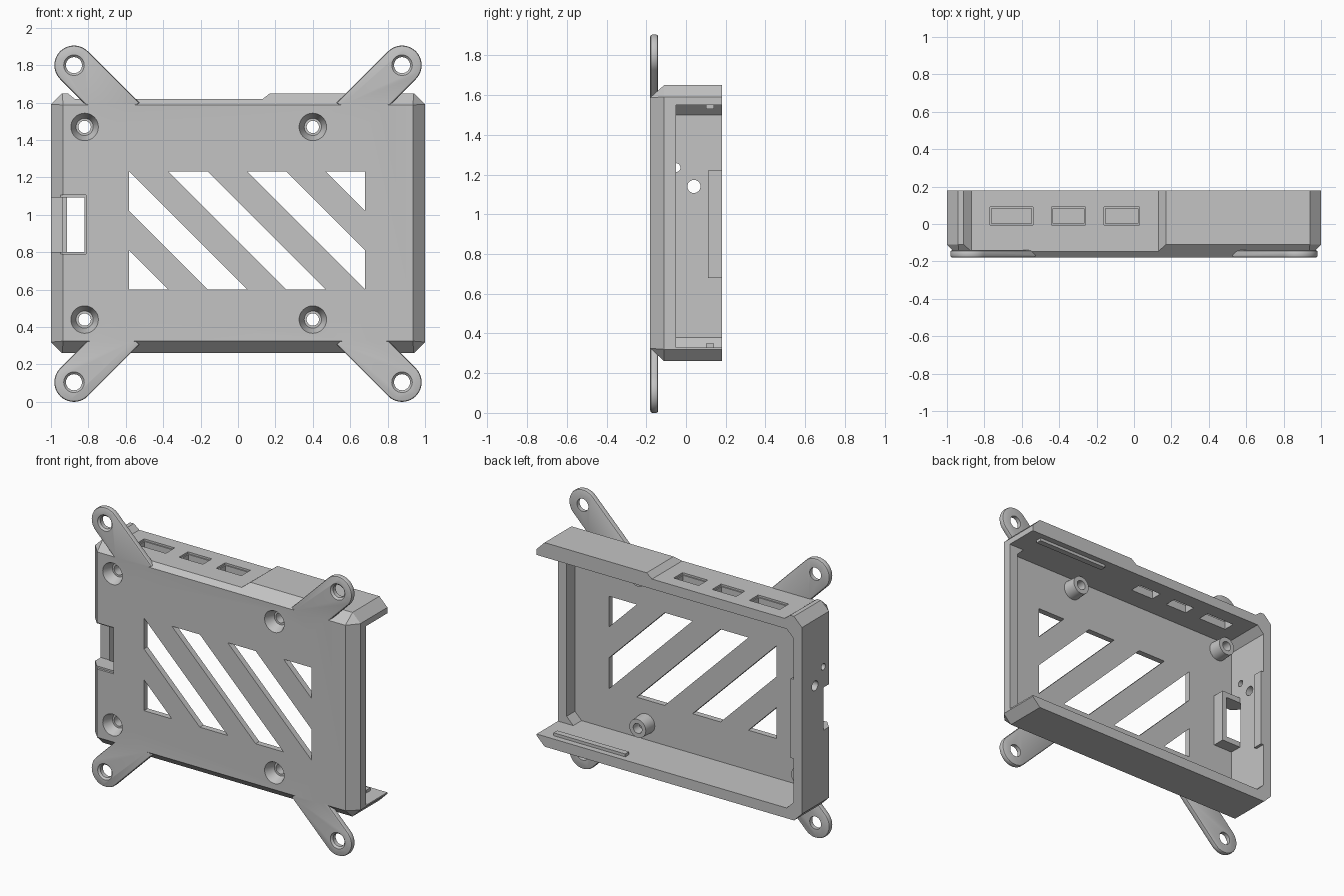
import bpy, bmesh, math
from mathutils import Vector

if "Cube" in bpy.data.objects:
    bpy.data.objects.remove(bpy.data.objects["Cube"])

grey = bpy.data.materials.new("plain_grey")
grey.use_nodes = True
COLOUR = (0.55, 0.55, 0.55, 1)
grey.diffuse_color = COLOUR
grey.node_tree.nodes["Principled BSDF"].inputs["Base Color"].default_value = COLOUR


def hull(name, points, bevel=0):
    """Convex solid around the points, with an optional bevel on its rims."""
    bm = bmesh.new()
    for p in points:
        bm.verts.new(p)
    bmesh.ops.convex_hull(bm, input=bm.verts[:])
    bmesh.ops.dissolve_limit(bm, angle_limit=0.01, verts=bm.verts[:], edges=bm.edges[:])
    if bevel:
        rims = [e for e in bm.edges if abs(e.verts[0].co.y - e.verts[1].co.y) < 1e-5]
        bmesh.ops.bevel(bm, geom=rims, offset=bevel, segments=2, profile=0.5, affect='EDGES')
    bmesh.ops.recalc_face_normals(bm, faces=bm.faces[:])
    mesh = bpy.data.meshes.new(name)
    bm.to_mesh(mesh)
    bm.free()
    mesh.materials.append(grey)
    ob = bpy.data.objects.new(name, mesh)
    bpy.context.collection.objects.link(ob)
    return ob


def prism(name, outline, y0, y1, bevel=0):
    return hull(name, [(x, y, z) for y in (y0, y1) for x, z in outline], bevel)


def box(name, x0, x1, y0, y1, z0, z1):
    return prism(name, [(x0, z0), (x1, z0), (x1, z1), (x0, z1)], y0, y1)


def cone(name, x, z, r0, r1, y0, y1, n=32):
    """Round solid along y."""
    ring = [(math.cos(2 * math.pi * i / n), math.sin(2 * math.pi * i / n)) for i in range(n)]
    return hull(name, [(x + r * c, y, z + r * s) for r, y in ((r0, y0), (r1, y1)) for c, s in ring])


def octagon(w, z0, z1, c):
    return [(s * x, z) for s in (-1, 1) for x, z in
            ((w, z0 + c), (w - c, z0), (w, z1 - c), (w - c, z1))]


def combine(target, tool, operation):
    mod = target.modifiers.new("combine", 'BOOLEAN')
    mod.operation, mod.solver, mod.object = operation, 'EXACT', tool
    bpy.context.view_layer.objects.active = target
    bpy.ops.object.modifier_apply(modifier=mod.name)
    bpy.data.objects.remove(tool)


def cut(tool):
    combine(shell, tool, 'DIFFERENCE')


def add(tool):
    combine(shell, tool, 'UNION')


FRONT, FLOOR, BACK = -0.18, -0.14, 0.18

# Chamfered tray, hollow from the back
outer = octagon(1, 0.26, 1.65, 0.06)
shell = hull("case_shell",
             [(x, y, z) for y in (-0.11, BACK) for x, z in outer]
             + [(x, FRONT, z) for x in (-0.935, 0.935) for z in (0.325, 1.588)])
cut(prism("cavity", octagon(0.935, 0.33, 1.55, 0.05), FLOOR, 0.3))

# Lowered part of the top wall and the open end
cut(prism("top_recess", [(-1.0, 1.72), (-0.87, 1.618), (0.13, 1.618), (0.26, 1.72)], -0.3, 0.3))
cut(box("end_opening", 0.8, 1.2, -0.05, 0.3, 0.33, 1.55))

# Mounting arms
R = 0.105
for sx in (-1, 1):
    for cz, sz in ((1.80, 1), (0.105, -1)):
        axis = Vector((sx, sz)).normalized()
        side = Vector((-axis.y, axis.x))
        centre = Vector((sx * 0.877, cz))
        arc = [centre + R * (axis * math.cos(a) + side * math.sin(a))
               for a in (math.pi * (i / 20 - 0.5) for i in range(21))]
        ends = [centre - axis * 0.39 + side * s for s in (-R, R)]
        add(prism("mounting_arm", arc + ends, FRONT, FLOOR, 0.011))
        cut(cone("arm_hole", centre.x, centre.y, 0.043, 0.043, -0.3, 0))
        cut(cone("arm_hole_rim", centre.x, centre.y, 0.058, 0.043, FRONT - 0.003, FRONT + 0.012))

# Standoffs with countersunk screw holes
for x in (-0.82, 0.4):
    for z in (0.44, 1.47):
        add(cone("standoff", x, z, 0.068, 0.062, FLOOR - 0.02, -0.05))
        cut(cone("countersink", x, z, 0.074, 0.046, FRONT - 0.001, -0.115))
        cut(cone("screw_hole", x, z, 0.033, 0.033, -0.3, 0.1))

# Diagonal vents, laid out on a grid of equal steps
STEP = 0.2105
for slot in ([(0, 0), (3, 3), (2, 3), (0, 1)],
             [(0, 2), (1, 3), (0, 3)],
             [(1, 0), (2, 0), (5, 3), (4, 3)],
             [(3, 0), (4, 0), (6, 2), (6, 3)],
             [(5, 0), (6, 0), (6, 1)]):
    cut(prism("vent", [(-0.583 + STEP * u, 1.232 - STEP * v) for u, v in slot], -0.3, 0))

# Ports in the top wall, with a shallow rim
for x0, x1 in ((-0.77, -0.54), (-0.44, -0.26), (-0.16, 0.03)):
    cut(box("port", x0 + 0.008, x1 - 0.008, 0.002, 0.082, 1.45, 1.8))
    cut(box("port_rim", x0, x1, -0.006, 0.09, 1.605, 1.8))

# Card slot with its inner frame
add(box("slot_frame", -0.96, -0.79, -0.15, -0.055, 0.765, 1.13))
cut(box("slot", -1.2, -0.82, -0.3, -0.05, 0.802, 1.093))
cut(box("slot_rim", -1.2, -0.812, -0.3, -0.165, 0.79, 1.105))

# Small round holes in the end wall
for y, z, r in ((0.04, 1.14, 0.033), (-0.05, 1.235, 0.022)):
    ring = [(y + r * math.cos(a), z + r * math.sin(a))
            for a in (math.pi * i / 12 for i in range(24))]
    cut(hull("end_hole", [(x, p, q) for x in (-1.1, -0.87) for p, q in ring]))

# Retaining ribs inside the walls
box("end_rib", -0.94, -0.915, 0.11, BACK, 0.68, 1.22)
box("top_rib", 0.36, 0.9, 0.1, 0.14, 1.53, 1.56)
box("bottom_rib", 0.36, 0.9, 0.1, 0.14, 0.32, 0.35)

# Smooth the round parts, keep the edges sharp
bpy.ops.object.select_all(action='DESELECT')
shell.select_set(True)
bpy.context.view_layer.objects.active = shell
bpy.ops.object.shade_smooth_by_angle(angle=math.radians(25))
